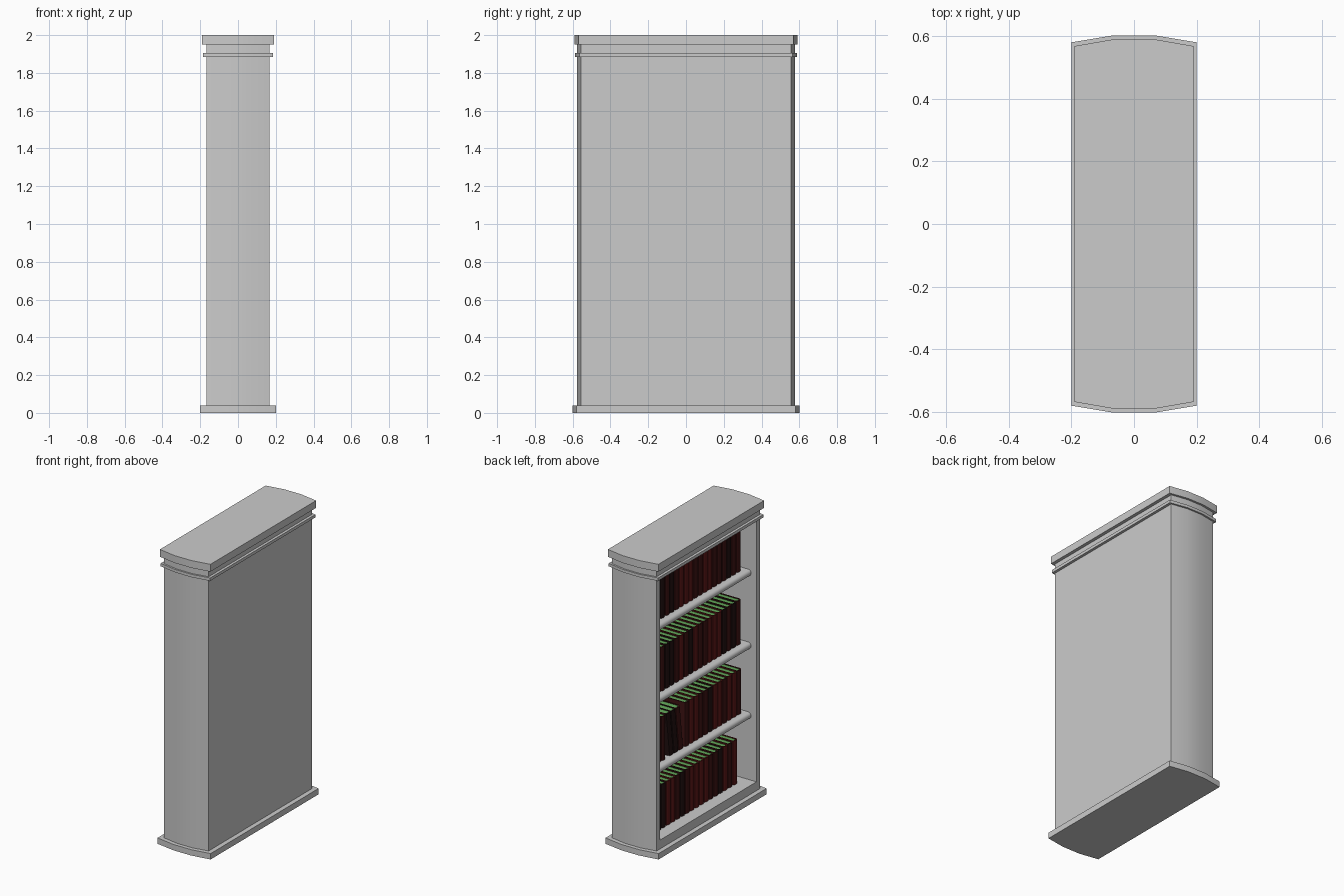
import bpy, bmesh, math, random
from mathutils import Matrix

if "Cube" in bpy.data.objects:
    bpy.data.objects.remove(bpy.data.objects["Cube"])

random.seed(4)


def material(name, rgb):
    m = bpy.data.materials.new(name)
    m.diffuse_color = (*rgb, 1)
    m.use_nodes = True
    m.node_tree.nodes["Principled BSDF"].inputs["Base Color"].default_value = m.diffuse_color
    return m


COVERS = [material("dark_red", (0.10, 0.008, 0.008)),
          material("deep_red", (0.045, 0.006, 0.006)),
          material("near_black", (0.015, 0.005, 0.005))]
PAGES = material("green_pages", (0.12, 0.38, 0.10))


def prism(name, pts, lo, hi, axis="z", mat=None, smooth=True):
    """Extrude an outline: (x, y) along z, or (x, z) along y."""
    bm = bmesh.new()
    def put(p, t):
        return (p[0], p[1], t) if axis == "z" else (p[0], t, p[1])
    face = bm.faces.new([bm.verts.new(put(p, lo)) for p in pts])
    res = bmesh.ops.extrude_face_region(bm, geom=[face])
    moved = [v for v in res["geom"] if isinstance(v, bmesh.types.BMVert)]
    bmesh.ops.translate(bm, verts=moved, vec=put((0, 0), hi - lo))
    bmesh.ops.recalc_face_normals(bm, faces=bm.faces)
    me = bpy.data.meshes.new(name)
    bm.to_mesh(me)
    bm.free()
    ob = bpy.data.objects.new(name, me)
    bpy.context.collection.objects.link(ob)
    if mat:
        me.materials.append(mat)
    if smooth:
        bpy.ops.object.select_all(action="DESELECT")
        ob.select_set(True)
        bpy.context.view_layer.objects.active = ob
        bpy.ops.object.shade_smooth_by_angle(angle=math.radians(30))
    return ob


def bowed(w, corner, mid, s=1):
    """Faceted bowed end running from -x to +x."""
    return [(-w, s * corner), (-w / 3, s * mid), (w / 3, s * mid), (w, s * corner)]


def slab(name, w, corner, mid, lo, hi):
    pts = bowed(w, corner, mid) + bowed(w, corner, mid, -1)[::-1]
    return prism(name, pts, lo, hi)


def rect(x0, x1, y0, y1):
    return [(x0, y0), (x1, y0), (x1, y1), (x0, y1)]


W, INNER = 0.168, 0.518

# Base, plinth and cornice
slab("base", 0.20, 0.58, 0.602, 0, 0.04)
slab("plinth", W, 0.556, 0.576, 0.04, 0.10)
slab("cornice_ring", 0.186, 0.565, 0.587, 1.885, 1.905)
slab("cornice_neck", W, 0.556, 0.576, 1.905, 1.95)
slab("top", 0.19, 0.568, 0.59, 1.95, 2.0)

# Bowed side walls
for s, side in ((1, "rear"), (-1, "front")):
    pts = bowed(W, 0.556, 0.576, s) + [(W, s * INNER), (-W, s * INNER)]
    prism(side + "_side_wall", pts, 0.10, 1.885)

# Back panel closing the +x side
prism("back_panel", rect(0.148, W, -INNER, INNER), 0.10, 1.885, smooth=False)

# Shelves with a rounded front edge
SHELVES = [0.56, 1.035, 1.53]
T = 0.045
for i, z in enumerate(SHELVES):
    nose = [(-0.105 - T / 2 * math.sin(a), z - T / 2 + T / 2 * math.cos(a))
            for a in (math.pi * k / 8 for k in range(9))]
    prism(f"shelf_{i + 1}", nose + [(0.148, z - T), (0.148, z)],
          -INNER, INNER, axis="y")

# Book: U-shaped cover with rounded spine, plus a page block
DEPTH, HEIGHT, THICK = 0.17, 0.30, 0.049


def book_parts():
    r, c, x0, x1 = THICK / 2, 0.008, -0.07, -0.07 + DEPTH
    def arc(h, bulge, x):
        return [(x - bulge * math.cos(a), h * math.sin(a))
                for a in (math.pi * (k / 6 - 0.5) for k in range(7))]
    outline = [(x1, -r)] + arc(r, 0.014, x0) + [(x1, r), (x1, r - c)] \
        + arc(r - c, 0.010, x0 + 0.004)[::-1] + [(x1, c - r)]
    cover = prism("book_cover", outline, 0, HEIGHT)
    pages = prism("book_pages", rect(x0, x1 - 0.006, c - r, r - c),
                  0.004, HEIGHT - 0.004, mat=PAGES, smooth=False)
    return cover, pages


cover0, pages0 = book_parts()
cover_meshes = []
for m in COVERS:
    me = cover0.data.copy()
    me.materials.append(m)
    cover_meshes.append(me)
pages_mesh = pages0.data
for o in (cover0, pages0):
    bpy.data.objects.remove(o)


def place_book(name, y, z, lean=0.0):
    half = THICK / 2
    mat = Matrix.Translation((0, y + half, z)) @ Matrix.Rotation(-lean, 4, "X") \
        @ Matrix.Translation((0, -half, 0))
    for part, me in (("cover", random.choice(cover_meshes)), ("pages", pages_mesh)):
        ob = bpy.data.objects.new(f"{name}_{part}", me)
        ob.matrix_world = mat
        bpy.context.collection.objects.link(ob)


# Rows of books; the second row from the bottom has a few leaning
for row, (z, start) in enumerate(zip([0.10] + SHELVES, (-0.44, -0.485, -0.48, -0.48))):
    y, n = start + THICK / 2, 0
    while y < INNER - THICK / 2 - 0.004:
        lean = 0.0
        if row == 1 and 12 <= n <= 14:
            lean = 0.12
            if n == 12:
                y += 0.012
        place_book(f"book_{row + 1}_{n + 1}", y, z, lean)
        y += THICK + 0.002
        if row == 1 and n == 14:
            y += 0.038
        n += 1
